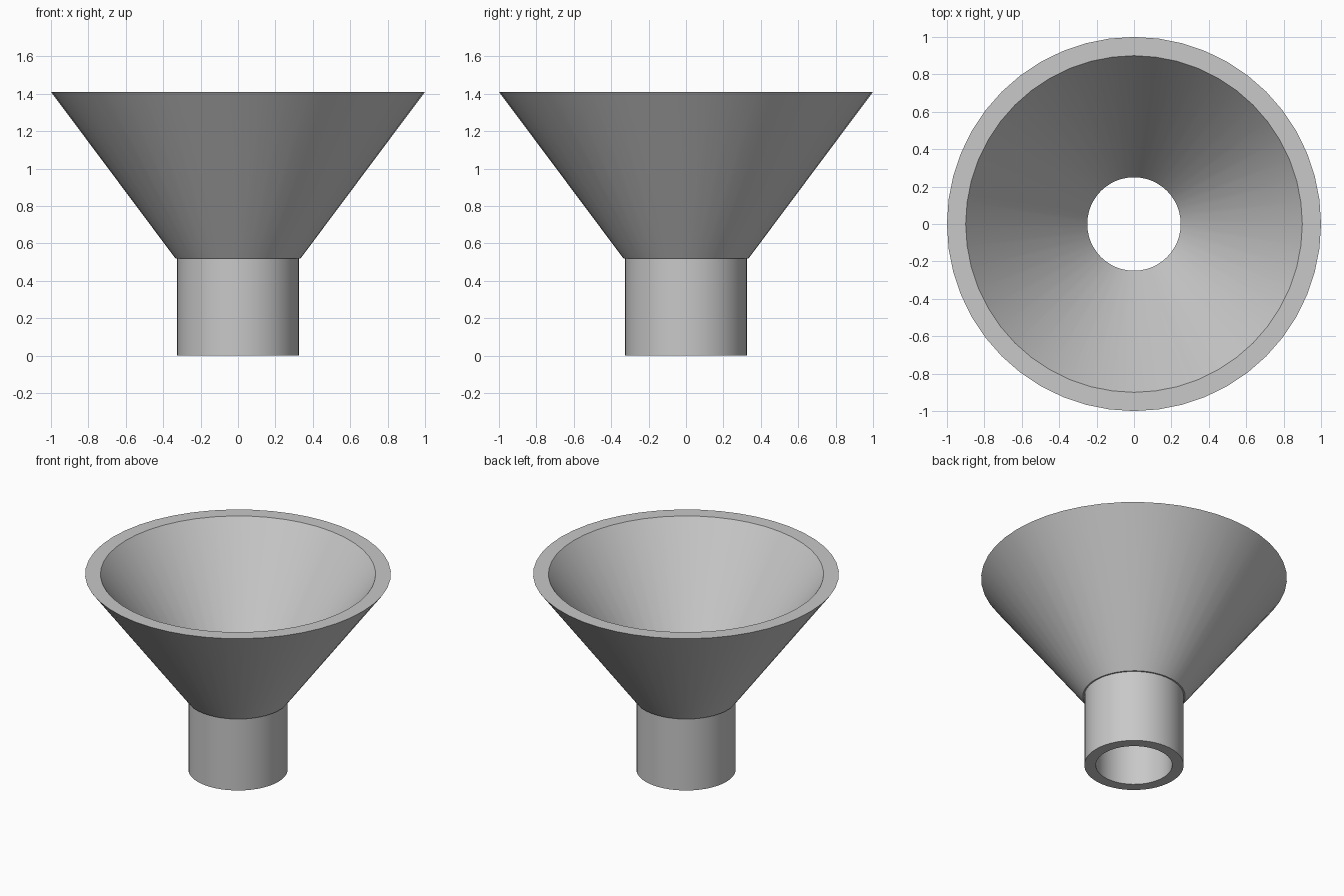
import bpy
import bmesh
from math import radians
from mathutils import Matrix, Vector

SIDES = 48

cube = bpy.data.objects.get("Cube")
if cube:
    bpy.data.objects.remove(cube, do_unlink=True)

# Plain grey plastic
grey = bpy.data.materials.new("plain grey")
grey.use_nodes = True
colour = (0.58, 0.58, 0.58, 1)
grey.diffuse_color = colour
grey.node_tree.nodes["Principled BSDF"].inputs["Base Color"].default_value = colour


def lathe(name, profile):
    """Revolve a closed (radius, height) profile around the z axis."""
    bm = bmesh.new()
    verts = [bm.verts.new((r, 0, z)) for r, z in profile]
    edges = [bm.edges.new((a, b)) for a, b in zip(verts, verts[1:] + verts[:1])]
    bmesh.ops.spin(bm, geom=verts + edges, cent=(0, 0, 0), axis=(0, 0, 1),
                   angle=radians(360), steps=SIDES, use_merge=True)
    bmesh.ops.remove_doubles(bm, verts=bm.verts, dist=0.0001)
    bmesh.ops.recalc_face_normals(bm, faces=bm.faces)
    mesh = bpy.data.meshes.new(name)
    bm.to_mesh(mesh)
    bm.free()
    mesh.materials.append(grey)
    obj = bpy.data.objects.new(name, mesh)
    bpy.context.collection.objects.link(obj)
    bpy.ops.object.select_all(action='DESELECT')
    obj.select_set(True)
    bpy.context.view_layer.objects.active = obj
    bpy.ops.object.shade_smooth_by_angle(angle=radians(30))
    return obj


# One hollow wall: spout, small ledge, outer cone, flat rim, inner cone, bore
lathe("funnel", [
    (0.25, 0), (0.325, 0), (0.325, 0.52), (0.335, 0.52),
    (1.0, 1.41), (0.9, 1.41), (0.25, 0.52),
])
